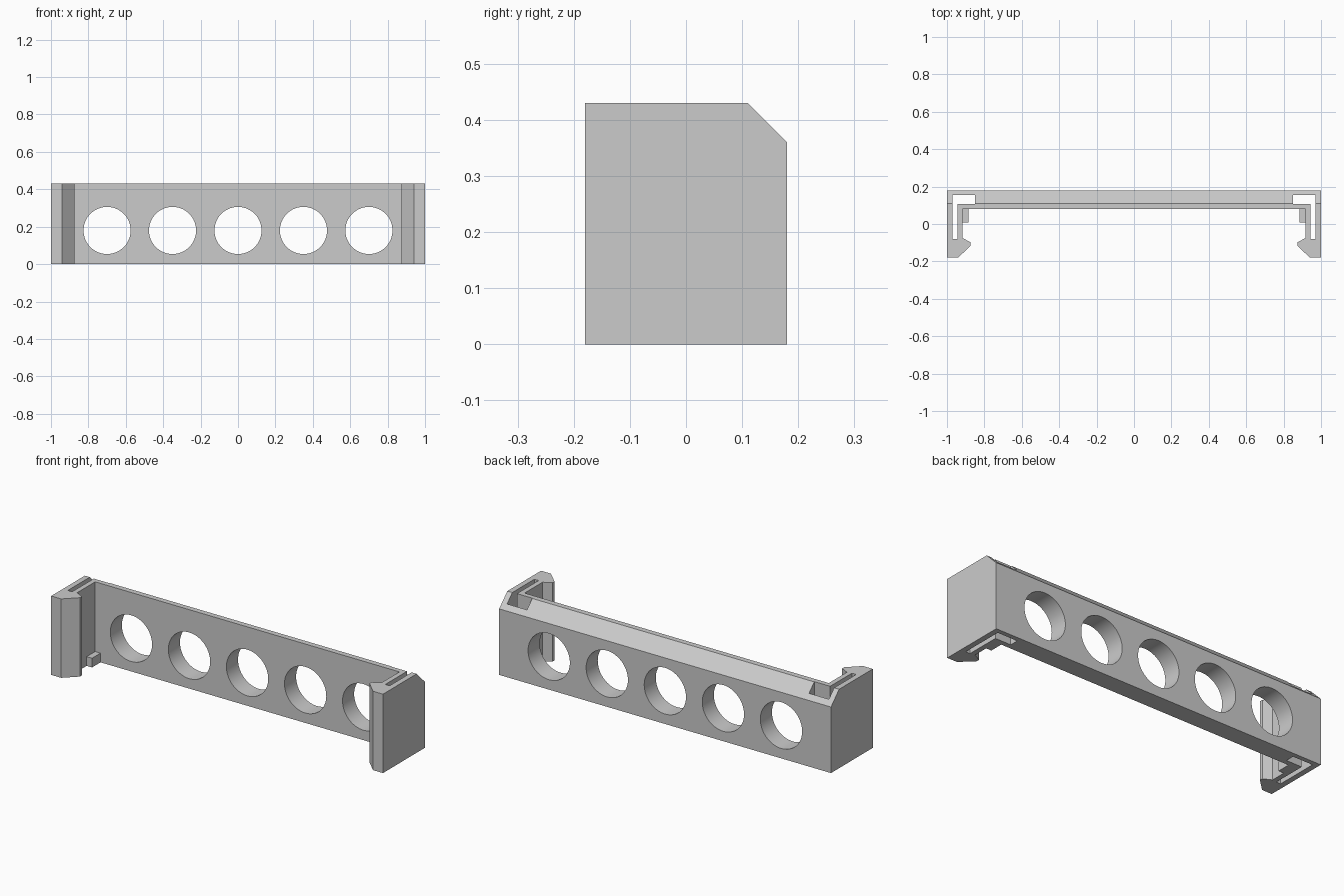
import bpy, bmesh, math
from mathutils import Vector, Matrix

if "Cube" in bpy.data.objects:
    bpy.data.objects.remove(bpy.data.objects["Cube"])

H = 0.43

grey = bpy.data.materials.new("light grey plastic")
grey.diffuse_color = (0.6, 0.6, 0.6, 1)
grey.use_nodes = True
grey.node_tree.nodes["Principled BSDF"].inputs["Base Color"].default_value = grey.diffuse_color


def prism(name, points, z0, z1):
    """Extrude an x/y outline from z0 to z1."""
    bm = bmesh.new()
    face = bm.faces.new([bm.verts.new((x, y, z0)) for x, y in points])
    up = bmesh.ops.extrude_face_region(bm, geom=[face])["geom"]
    bmesh.ops.translate(bm, vec=(0, 0, z1 - z0),
                        verts=[v for v in up if isinstance(v, bmesh.types.BMVert)])
    bmesh.ops.recalc_face_normals(bm, faces=bm.faces)
    return finish(name, bm)


def finish(name, bm):
    me = bpy.data.meshes.new(name)
    bm.to_mesh(me)
    bm.free()
    me.materials.append(grey)
    ob = bpy.data.objects.new(name, me)
    bpy.context.collection.objects.link(ob)
    return ob


def cut(body, cutter):
    cutter.hide_render = True
    mod = body.modifiers.new("cut", 'BOOLEAN')
    mod.operation = 'DIFFERENCE'
    mod.solver = 'EXACT'
    mod.object = cutter
    bpy.context.view_layer.objects.active = body
    bpy.ops.object.modifier_apply(modifier=mod.name)
    bpy.data.objects.remove(cutter)


# Body: bar with a hooked clip arm at each end
half = [(-1, 0.18), (-1, -0.18), (-0.94, -0.18), (-0.873, -0.115), (-0.873, -0.098),
        (-0.917, -0.075), (-0.917, 0.08)]
body = prism("clip_bar", half + [(-x, y) for x, y in reversed(half)], 0, H)

# Chamfer along the top back edge
bm = bmesh.new()
bm.from_mesh(body.data)
res = bmesh.ops.bisect_plane(bm, geom=bm.verts[:] + bm.edges[:] + bm.faces[:],
                             plane_co=(0, 0.11, H), plane_no=Vector((0, 1, 1)),
                             clear_outer=True)
bmesh.ops.holes_fill(bm, edges=[e for e in bm.edges if e.is_boundary])
bmesh.ops.recalc_face_normals(bm, faces=bm.faces)
bm.to_mesh(body.data)
bm.free()

# L-shaped spring slots, and a small stop block at the foot of each arm
slot = [(-0.97, 0.155), (-0.97, -0.08), (-0.944, -0.08), (-0.944, 0.107),
        (-0.85, 0.107), (-0.85, 0.155)]
for side, s in (("left", 1), ("right", -1)):
    cut(body, prism("slot_cutter", [(s * x, y) for x, y in slot], -0.1, H + 0.1))
    block = [(-0.917, 0.08), (-0.917, 0.007), (-0.885, 0.007), (-0.885, 0.08)]
    prism(side + "_stop_block", [(s * x, y) for x, y in block], 0, 0.05)

# Five round holes through the bar
for i in range(-2, 3):
    bm = bmesh.new()
    bmesh.ops.create_cone(bm, cap_ends=True, segments=64, radius1=0.126, radius2=0.126,
                          depth=0.4, matrix=Matrix.Translation((0.35 * i, 0.13, 0.18))
                          @ Matrix.Rotation(math.pi / 2, 4, 'X'))
    cut(body, finish("hole_cutter", bm))

bpy.ops.object.select_all(action='DESELECT')
body.select_set(True)
bpy.context.view_layer.objects.active = body
bpy.ops.object.shade_smooth_by_angle(angle=math.radians(30))
